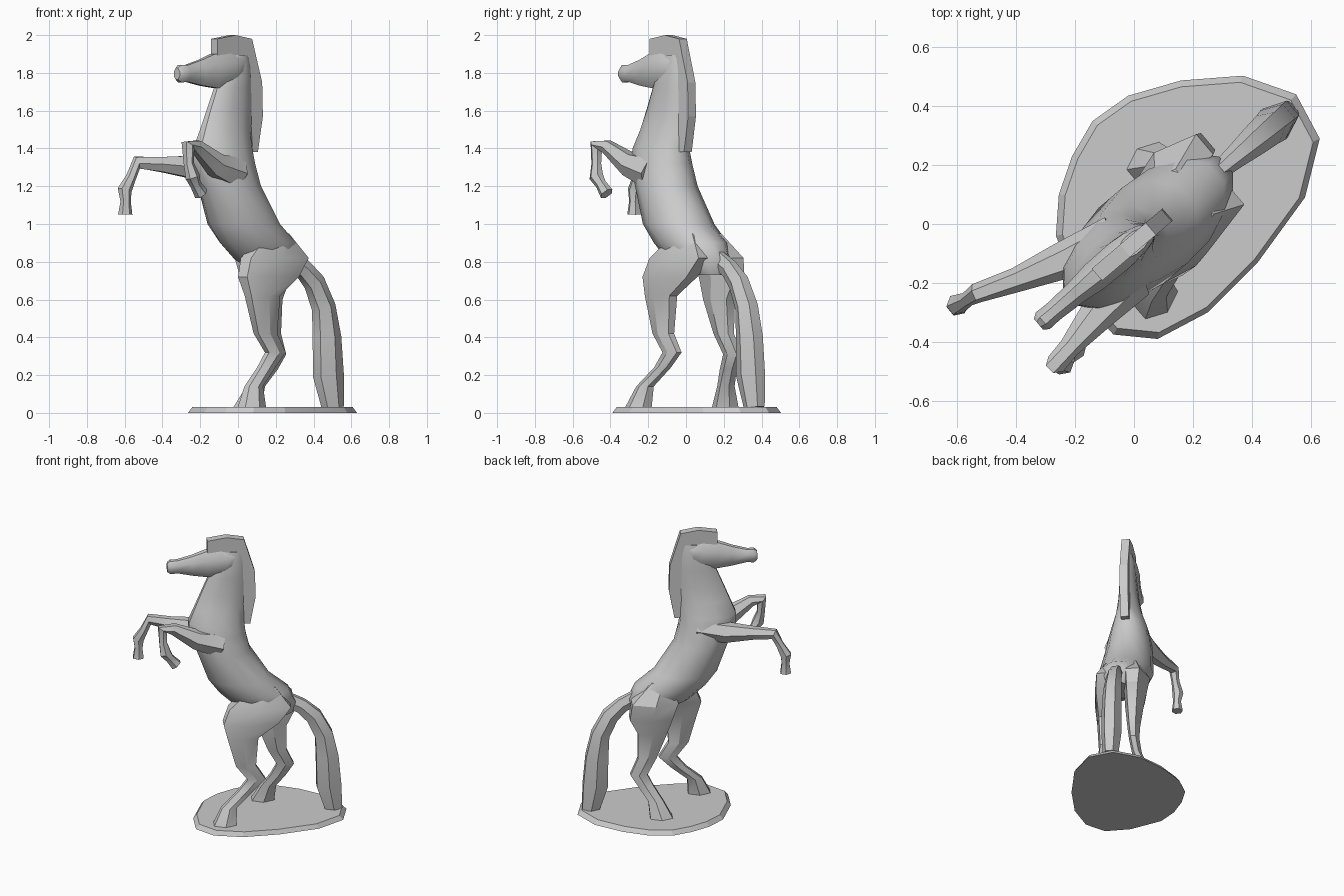
import bpy, bmesh, math
from mathutils import Vector

# Horse frame: u runs nose to tail, t runs to the horse's left, z is up
BACK = Vector((0.762, 0.648, 0))
LEFT = Vector((0.648, -0.762, 0))
ORIGIN = Vector((0, -0.065, 0))


def place(u, t, z):
    return ORIGIN + BACK * u + LEFT * t + Vector((0, 0, z))


def finish(name, bm, angle=32):
    bmesh.ops.recalc_face_normals(bm, faces=bm.faces)
    mesh = bpy.data.meshes.new(name)
    bm.to_mesh(mesh)
    bm.free()
    obj = bpy.data.objects.new(name, mesh)
    bpy.context.collection.objects.link(obj)
    bpy.ops.object.select_all(action='DESELECT')
    obj.select_set(True)
    bpy.context.view_layer.objects.active = obj
    bpy.ops.object.shade_smooth_by_angle(angle=math.radians(angle))
    return obj


def loft(name, rings, sides, flat=False, angle=32):
    """rings: (centre, depth radius, side radius); flat keeps rings level"""
    bm = bmesh.new()
    loops = []
    grow = 1 / math.cos(math.pi / sides)
    for i, (c, a, b) in enumerate(rings):
        if flat:
            n, l = BACK, LEFT
        else:
            tan = (rings[min(i + 1, len(rings) - 1)][0] - rings[max(i - 1, 0)][0]).normalized()
            n = tan.cross(LEFT).normalized()
            l = n.cross(tan).normalized()
        ang = [2 * math.pi * (k + 0.5) / sides for k in range(sides)]
        loops.append([bm.verts.new(c + n * a * grow * math.cos(w) + l * b * math.sin(w)) for w in ang])
    for p, q in zip(loops, loops[1:]):
        for k in range(sides):
            m = (k + 1) % sides
            bm.faces.new((p[k], p[m], q[m], q[k]))
    bm.faces.new(loops[0])
    bm.faces.new(loops[-1])
    return finish(name, bm, angle)


def prism(name, low, high):
    bm = bmesh.new()
    p = [bm.verts.new(v) for v in low]
    q = [bm.verts.new(v) for v in high]
    for k in range(len(p)):
        m = (k + 1) % len(p)
        bm.faces.new((p[k], p[m], q[m], q[k]))
    bm.faces.new(p)
    bm.faces.new(q)
    return finish(name, bm, 10)


# Oval base plate with a bevelled rim
rim = [(.16, .487), (.37, .503), (.55, .44), (.63, .29), (.58, .09), (.42, -.13), (.25, -.3),
       (.08, -.39), (-.07, -.375), (-.18, -.25), (-.265, -.04), (-.255, .1), (-.21, .23),
       (-.14, .35), (-.02, .435)]
mid = Vector((.18, .055, 0))
prism("base", [Vector((x, y, 0)) for x, y in rim],
      [mid + (Vector((x, y, 0)) - mid) * 0.95 + Vector((0, 0, .03)) for x, y in rim])

# Torso and neck: level rings (u, z, depth, side)
torso = [(.28, .73, .11, .07), (.21, .81, .2, .14), (.14, .9, .225, .165), (.04, 1.0, .2, .175),
         (-.06, 1.2, .173, .155), (-.1, 1.32, .184, .14), (-.105, 1.4, .18, .12),
         (-.085, 1.5, .16, .085), (-.06, 1.6, .145, .065), (-.035, 1.72, .12, .055),
         (-.015, 1.83, .095, .05), (.0, 1.895, .068, .035)]
loft("torso_and_neck", [(place(u, 0, z), a, b) for u, z, a, b in torso], 12, True, 40)

# Head with a deep jaw
head = [(-.425, 1.795, .03, .026), (-.405, 1.795, .046, .04), (-.36, 1.797, .044, .038),
        (-.26, 1.8, .068, .044), (-.17, 1.81, .09, .056), (-.06, 1.818, .095, .058),
        (.0, 1.84, .065, .052), (.03, 1.85, .045, .04)]
loft("head", [(place(u, 0, z), a, b) for u, z, a, b in head], 8, False, 40)

# Mane: upright slab along the crest
mane = [(-.165, 1.89), (-.165, 1.98), (-.04, 2.0), (.075, 1.98), (.145, 1.75), (.15, 1.57),
        (.115, 1.38), (.06, 1.38), (.03, 1.6), (.0, 1.8), (-.05, 1.87)]
prism("mane", [place(u, -.027, z) for u, z in mane], [place(u, .027, z) for u, z in mane])

# Hind legs: level rings (u, t, z, depth, side)
hind_left = [(.2, .075, .95, .07, .05), (.17, .1, .82, .2, .085), (.11, .12, .72, .18, .075),
             (.055, .135, .62, .1, .055), (.075, .136, .42, .065, .04), (.145, .135, .32, .058, .034),
             (.075, .142, .24, .05, .032), (-.035, .17, .14, .048, .04), (-.065, .19, .03, .072, .062)]
hind_right = [(.2, -.075, .95, .07, .05), (.25, -.1, .82, .15, .09), (.275, -.1, .71, .14, .075),
              (.265, -.09, .6, .095, .06), (.3, -.092, .42, .06, .04), (.355, -.105, .31, .055, .034),
              (.31, -.115, .23, .05, .032), (.25, -.15, .14, .048, .04), (.215, -.175, .03, .072, .062)]
for name, rings in (("hind_leg_left", hind_left), ("hind_leg_right", hind_right)):
    loft(name, [(place(u, t, z), a, b) for u, t, z, a, b in rings], 6, True)

# Raised front legs: world path (x, y, z, radius)
fore_right = [(-.07, -.03, 1.32, .06), (-.23, -.12, 1.3, .065), (-.4, -.19, 1.315, .042),
              (-.535, -.235, 1.325, .034), (-.565, -.255, 1.25, .026), (-.6, -.272, 1.18, .036),
              (-.595, -.275, 1.12, .026), (-.597, -.275, 1.05, .036)]
fore_left = [(-.01, -.18, 1.27, .085), (-.12, -.3, 1.315, .062), (-.22, -.42, 1.41, .036),
             (-.265, -.475, 1.415, .036), (-.26, -.475, 1.32, .026), (-.24, -.475, 1.25, .037),
             (-.225, -.45, 1.21, .028), (-.195, -.42, 1.16, .036)]
for name, rings in (("fore_leg_right", fore_right), ("fore_leg_left", fore_left)):
    loft(name, [(Vector((x, y, z)), r * .95, r) for x, y, z, r in rings], 6)

# Tail sweeping down to the base
tail = [(.36, .81, .05, .03), (.45, .765, .047, .04), (.53, .69, .053, .052), (.595, .56, .058, .06),
        (.618, .4, .072, .065), (.628, .2, .08, .065), (.66, .025, .055, .05)]
loft("tail", [(place(u, 0, z), a, b) for u, z, a, b in tail], 6)
